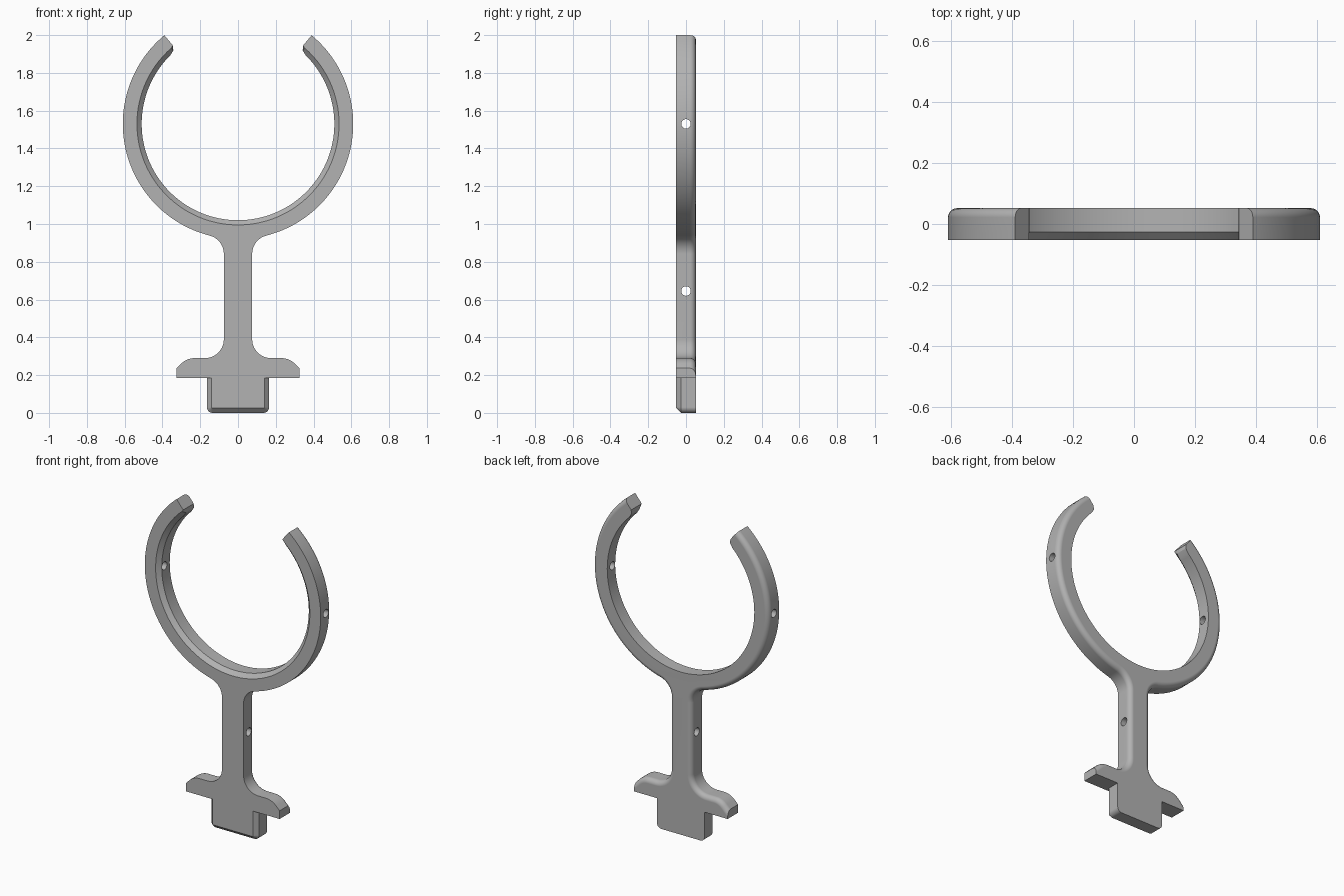
import bpy, bmesh
from math import sin, cos, pi, radians, degrees, atan2, sqrt

cube = bpy.data.objects.get("Cube")
if cube:
    bpy.data.objects.remove(cube)

# Main dimensions
HALF_DEPTH = 0.052
RING_Z, RING_R, BORE_R = 1.53, 0.61, 0.51
STEM_W, FILLET = 0.075, 0.1
FLANGE_W, FLANGE_LOW, FLANGE_TOP = 0.325, 0.185, 0.29
TAB_W, CHAMFER, ROUND = 0.165, 0.025, 0.03
END_ANGLE = 50.3


def arc(cx, cz, r, start, end, steps):
    angles = [radians(start + (end - start) * i / steps) for i in range(steps + 1)]
    return [(cx + r * cos(a), cz + r * sin(a)) for a in angles]


def outline(inset, bevel):
    """Closed front profile: inset shrinks the outer edge, bevel opens the bore and trims the tab."""
    half = [(0, bevel)]
    # Tab with rounded lower corner
    half += arc(TAB_W - ROUND, ROUND, ROUND - bevel, -90, 0, 5)
    half += [(TAB_W - bevel, FLANGE_LOW), (FLANGE_W, FLANGE_LOW)]
    # Flange shoulder: sloped tip, then a curve into the flat top
    shoulder = arc(0.23, FLANGE_TOP - 0.1, 0.1 - inset, 45, 90, 8)
    x, z = shoulder[0]
    half += [(FLANGE_W, z - (FLANGE_W - x))] + shoulder
    # Stem with a fillet at both ends
    fx = STEM_W + FILLET
    half += arc(fx, FLANGE_TOP + FILLET, FILLET + inset, 270, 180, 12)
    rise = sqrt((RING_R + FILLET) ** 2 - fx ** 2)
    touch = degrees(atan2(rise, -fx))
    half += arc(fx, RING_Z - rise, FILLET + inset, 180, touch, 12)
    # Outside of the ring, its softened open end, and the bore
    half += arc(0, RING_Z, RING_R - inset, touch - 180, END_ANGLE, 56)[1:]
    bore = BORE_R + bevel
    half += arc(0, RING_Z, BORE_R + 0.028, END_ANGLE, END_ANGLE, 1)[:1]
    half += arc(0, RING_Z, max(bore, BORE_R + 0.008), 48.6, 48.6, 1)[:1]
    half += arc(0, RING_Z, bore, 45.5, -90, 60)
    half[-1] = (0, half[-1][1])
    return half + [(-x, z) for x, z in half[-2:0:-1]]


# Layers from the chamfered front to the rounded back edge
layers = [(-HALF_DEPTH, 0, CHAMFER), (-HALF_DEPTH + CHAMFER, 0, 0)]
for k in range(8):
    a = pi / 2 * k / 7
    layers.append((HALF_DEPTH - ROUND + ROUND * sin(a), ROUND * (1 - cos(a)), 0))

bm = bmesh.new()
loops = [[bm.verts.new((x, y, z)) for x, z in outline(inset, bevel)]
         for y, inset, bevel in layers]
for lower, upper in zip(loops, loops[1:]):
    for i in range(len(lower)):
        j = (i + 1) % len(lower)
        bm.faces.new((lower[i], lower[j], upper[j], upper[i]))
bm.faces.new(loops[0])
bm.faces.new(loops[-1][::-1])
bmesh.ops.recalc_face_normals(bm, faces=bm.faces)
mesh = bpy.data.meshes.new("ring_holder")
bm.to_mesh(mesh)
bm.free()
holder = bpy.data.objects.new("ring_holder", mesh)
bpy.context.collection.objects.link(holder)

# Grey material
grey = bpy.data.materials.new("plain_grey")
grey.use_nodes = True
colour = (0.45, 0.45, 0.45, 1)
grey.diffuse_color = colour
grey.node_tree.nodes["Principled BSDF"].inputs["Base Color"].default_value = colour
mesh.materials.append(grey)

# Cross holes through the ring and the stem
for name, z in (("ring_hole_cutter", RING_Z), ("stem_hole_cutter", 0.645)):
    bpy.ops.mesh.primitive_cylinder_add(vertices=32, radius=0.025, depth=2,
                                        location=(0, 0, z), rotation=(0, pi / 2, 0))
    cutter = bpy.context.object
    cutter.name = name
    cutter.data.materials.append(grey)
    cut = holder.modifiers.new(name, 'BOOLEAN')
    cut.object, cut.operation, cut.solver = cutter, 'DIFFERENCE', 'EXACT'
    bpy.context.view_layer.objects.active = holder
    bpy.ops.object.modifier_apply(modifier=cut.name)
    bpy.data.objects.remove(cutter)

# Smooth curves, crisp edges
bpy.ops.object.select_all(action='DESELECT')
holder.select_set(True)
bpy.context.view_layer.objects.active = holder
bpy.ops.object.shade_smooth_by_angle(angle=radians(30))
weighted = holder.modifiers.new("weighted_normals", 'WEIGHTED_NORMAL')
weighted.keep_sharp = True
